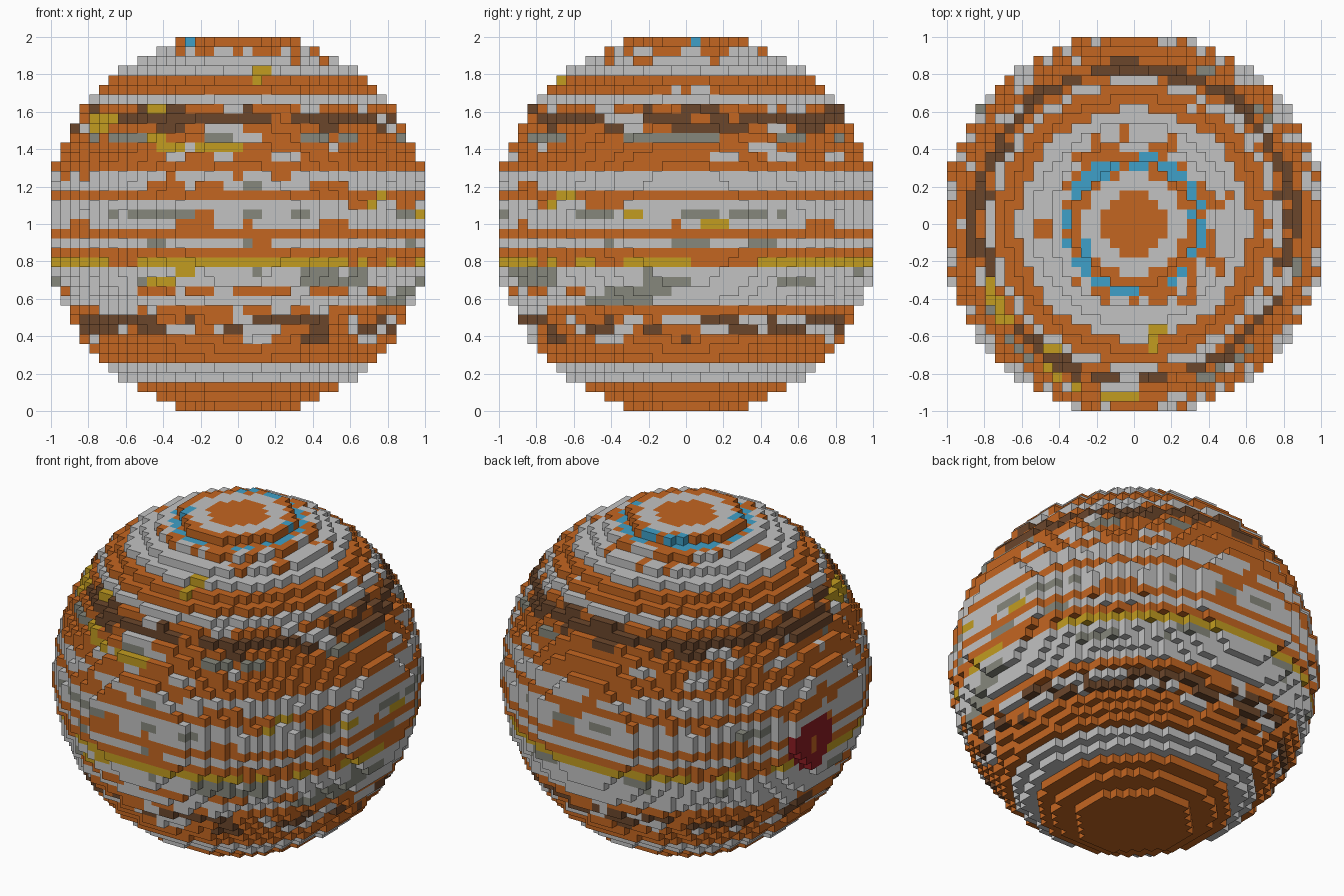
import bpy
import bmesh
import math
import random
from mathutils import Vector

cube = bpy.data.objects.get("Cube")
if cube:
    bpy.data.objects.remove(cube, do_unlink=True)

random.seed(7)
HALF = 19                      # voxels from the centre to each flat pole
SIZE = 2 / (2 * HALF + 1)
RADIUS_SQ = 401

# Colours, keyed by the letter used in the band patterns
PALETTE = {
    "O": ("burnt_orange", (196, 102, 33)),
    "W": ("pale_grey", (194, 194, 194)),
    "G": ("stone_grey", (134, 135, 124)),
    "B": ("dark_brown", (107, 70, 43)),
    "Y": ("mustard", (194, 156, 32)),
    "C": ("sky_blue", (62, 160, 200)),
    "R": ("deep_red", (140, 28, 34)),
}


def linear(c):
    c /= 255
    return c / 12.92 if c <= 0.04045 else ((c + 0.055) / 1.055) ** 2.4


def make_material(name, rgb):
    mat = bpy.data.materials.new(name)
    mat.use_nodes = True
    colour = (*[linear(c) for c in rgb], 1)
    mat.diffuse_color = colour
    mat.node_tree.nodes["Principled BSDF"].inputs["Base Color"].default_value = colour
    return mat


LETTERS = list(PALETTE)
MATERIALS = [make_material(*PALETTE[c]) for c in LETTERS]

# Colour mix of each layer, from the north pole down
BANDS = """O OOWW WWWWWO WWWWWWW OOOOOOOO OOOOOOW WWWWWWWW OOOOBBW BBBBOBB OOBBOW
OGWOGO OOOWOO OOOOOW OOOOOOO WWWWO WWWWWO OOOOOOO WWWWWO WWWWWWG WWWWWWO
OOOOOOO WWWWWG OOOOOOOO YYYYYO WWWWWG WWWWWWG WWWWWO WWWWWWWW OOOOOW BBBWO
BWBWOB OOOOBW OOOOOOO OOOOOOO WWWWWWW WWWWWWW O O O""".split()

# Larger patches: layer from the top, first and last column
FRONT_PATCHES = {
    "Y": [(3, 2, 3), (4, 2, 2), (7, -9, -8), (8, -15, -13), (9, -15, -14), (10, -9, -8),
          (11, -8, -6), (11, -4, 0), (17, 14, 15), (23, -10, -5), (24, -6, -5), (25, -9, -7)],
    "G": [(10, -13, -10), (10, 11, 13), (15, 1, 2), (18, -11, -5), (18, 6, 7),
          (21, -9, -8), (24, 7, 10), (25, 7, 10)],
    "O": [(18, -4, -3), (21, 2, 3), (23, -13, -11), (26, -10, -8), (26, -5, -3), (26, 0, 4)],
    "W": [(10, 0, 2), (14, -6, -3)],
}
SIDE_PATCHES = {
    "Y": [(4, -13, -13), (16, -13, -12), (18, -6, -5), (19, 2, 4)],
    "G": [(10, -2, 0), (18, 10, 10), (21, 1, 2), (25, -4, 0), (26, -8, -2), (27, -10, -4)],
    "W": [(8, -8, -5), (9, -6, -5)],
}


def runs(pattern, count=124):
    """Random colour runs around one layer."""
    ring = []
    while len(ring) < count:
        ring += [random.choice(pattern)] * random.randint(1, 4)
    return ring


RINGS = [runs(p) for p in BANDS]


def find_patch(patches, row, column):
    for letter, spans in patches.items():
        if any(r == row and a <= column <= b for r, a, b in spans):
            return letter


def voxel_colour(i, j, k):
    row = HALF - k
    dist = math.hypot(i, j)
    # Polar rings
    if row == 0:
        if dist < 3.4:
            return "O"
        if dist < 5.3:
            return "W"
        return random.choice("OOOOC")
    if row == 1 and dist < 7.6:
        return random.choice("CCO")
    # Oval storm
    oval = math.hypot((j - 3) / 3.4, (k + 2.3) / 3.2)
    if i < 0 and oval < 1:
        return "O" if oval < 0.25 else "R"
    # Patches on the front and the +x side, then the general bands
    patch = None
    if j < 0 and -j >= i:
        patch = find_patch(FRONT_PATCHES, row, i)
    elif i > 0:
        patch = find_patch(SIDE_PATCHES, row, j)
    turn = math.atan2(j, i) / math.tau % 1
    return patch or RINGS[row][int(turn * 124) % 124]


def part_name(k, letter):
    if letter == "R":
        return "storm_oval"
    if k > 12:
        return "north_cap"
    if k > 3:
        return "north_bands"
    if k > -5:
        return "equator_bands"
    return "south_bands" if k > -13 else "south_cap"


def inside(v):
    return max(abs(c) for c in v) <= HALF and v.length_squared <= RADIUS_SQ


AXES = [Vector(a) for a in ((1, 0, 0), (0, 1, 0), (0, 0, 1))]
SIDES = [(AXES[n] * s, AXES[(n + 1) % 3], AXES[(n + 2) % 3] * s)
         for n in range(3) for s in (1, -1)]
parts = {}


def add_face(name, centre, side, letter):
    """One exposed voxel side, sharing corners with its neighbours."""
    normal, u, v = side
    bm, corners = parts.setdefault(name, (bmesh.new(), {}))
    verts = []
    for a, b in ((-1, -1), (1, -1), (1, 1), (-1, 1)):
        p = centre + (normal + u * a + v * b) / 2
        key = tuple(p)
        if key not in corners:
            corners[key] = bm.verts.new(p * SIZE + Vector((0, 0, 1)))
        verts.append(corners[key])
    bm.faces.new(verts).material_index = LETTERS.index(letter)


# Stepped ball: only the outer sides of the voxels are built
span = range(-HALF, HALF + 1)
for k in span:
    for j in span:
        for i in span:
            centre = Vector((i, j, k))
            if not inside(centre):
                continue
            exposed = [s for s in SIDES if not inside(centre + s[0])]
            if exposed:
                letter = voxel_colour(i, j, k)
                for side in exposed:
                    add_face(part_name(k, letter), centre, side, letter)

for name, (bm, _) in parts.items():
    mesh = bpy.data.meshes.new(name)
    bm.to_mesh(mesh)
    bm.free()
    for mat in MATERIALS:
        mesh.materials.append(mat)
    bpy.context.collection.objects.link(bpy.data.objects.new(name, mesh))
